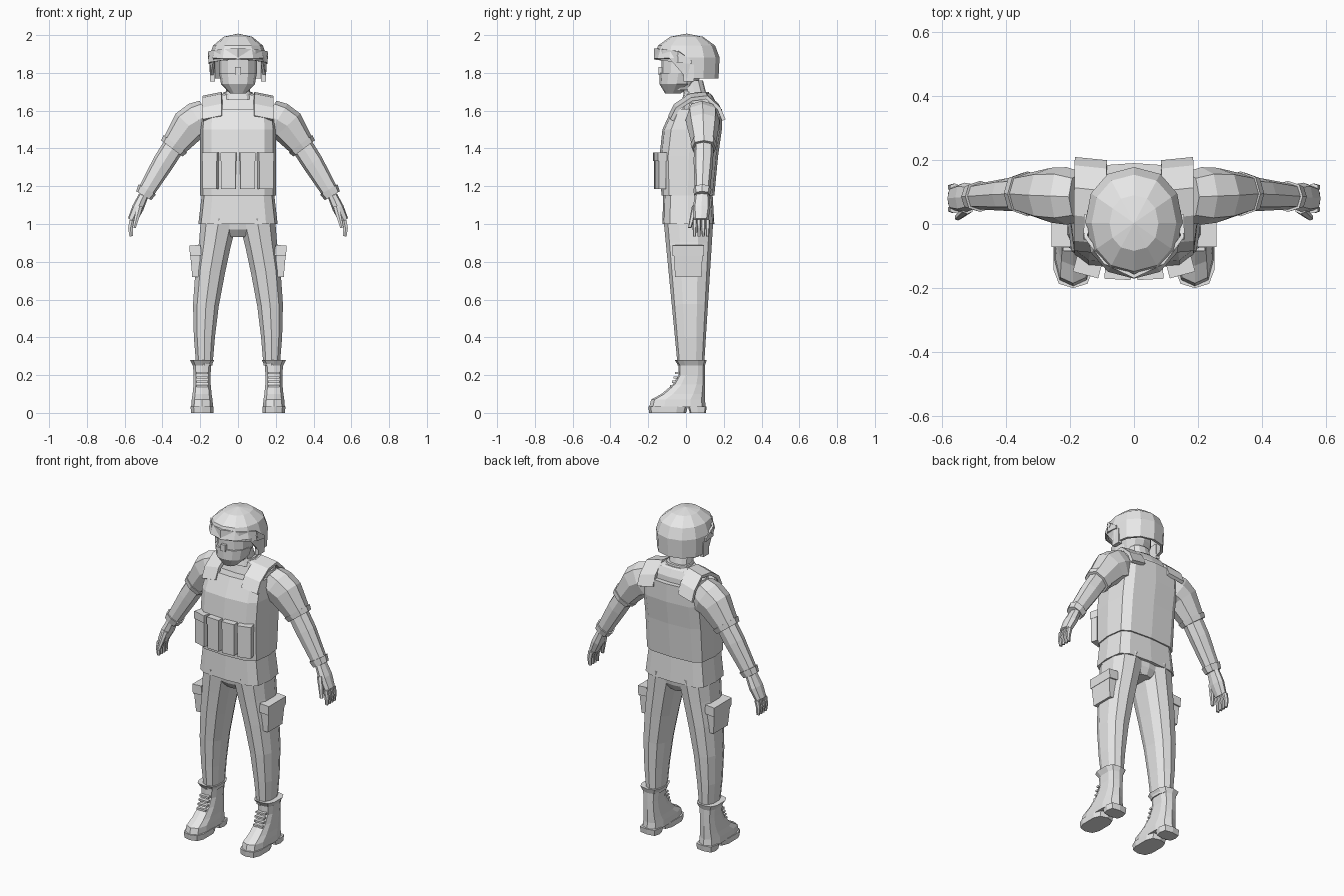
import bpy
import bmesh
from math import cos, sin, pi, radians, copysign
from mathutils import Matrix, Vector, Euler

default_cube = bpy.data.objects.get("Cube")
if default_cube:
    bpy.data.objects.remove(default_cube, do_unlink=True)

# The single plain grey
grey = bpy.data.materials.new("plain_grey")
grey.use_nodes = True
grey.diffuse_color = (.8, .8, .8, 1)
for node in grey.node_tree.nodes:
    if node.type == 'BSDF_PRINCIPLED':
        node.inputs["Base Color"].default_value = grey.diffuse_color


def finish(name, bm, mirror=False, thickness=0):
    """Turn a bmesh into a flat shaded object, optionally mirrored and thickened."""
    bmesh.ops.remove_doubles(bm, verts=bm.verts, dist=.001)
    bmesh.ops.recalc_face_normals(bm, faces=bm.faces)
    mesh = bpy.data.meshes.new(name)
    bm.to_mesh(mesh)
    bm.free()
    mesh.materials.append(grey)
    obj = bpy.data.objects.new(name, mesh)
    bpy.context.collection.objects.link(obj)
    if mirror:
        obj.modifiers.new("mirror", 'MIRROR').use_clip = True
    if thickness:
        solid = obj.modifiers.new("thickness", 'SOLIDIFY')
        solid.thickness = thickness
        solid.offset = 0


def skin(rings, sides, power, caps=True):
    """Skin (centre, half width, half depth) rings, square to their downward path."""
    bm = bmesh.new()
    centres = [Vector(ring[0]) for ring in rings]
    loops = []
    for i, (_, width, depth) in enumerate(rings):
        before = centres[max(i - 1, 0)]
        after = centres[min(i + 1, len(rings) - 1)]
        path = after - before
        across = Vector((-path.z, 0, path.x)).normalized()
        loop = []
        for k in range(sides):
            angle = 2 * pi * k / sides - pi / 2
            c, s = cos(angle), sin(angle)
            u = copysign(abs(c) ** power, c) * width
            v = copysign(abs(s) ** power, s) * depth
            loop.append(bm.verts.new(centres[i] + across * u + Vector((0, v, 0))))
        loops.append(loop)
    for upper, lower in zip(loops, loops[1:]):
        for k in range(sides):
            n = (k + 1) % sides
            bm.faces.new((upper[k], upper[n], lower[n], lower[k]))
    if caps:
        bm.faces.new(loops[0])
        bm.faces.new(loops[-1])
    return bm


def trunk(name, rings, x=0, sides=12, power=.5):
    """Upright part from (height, front, back, half width); paired when off centre."""
    rings = [((x, (front + back) / 2, z), width, (back - front) / 2)
             for z, front, back, width in rings]
    finish(name, skin(rings, sides, power), mirror=x > 0)


def limb(name, stops, flatness=.9, sides=8):
    """Mirrored tube through (point, radius) stops."""
    rings = [(point, radius, radius * flatness) for point, radius in stops]
    finish(name, skin(rings, sides, power=.8), mirror=True)


def box(name, centre, size, turn=(0, 0, 0), taper=1):
    """Mirrored box whose lower end is scaled by taper."""
    bm = bmesh.new()
    bmesh.ops.create_cube(bm, size=1)
    for v in bm.verts:
        if v.co.z < 0:
            v.co.x *= taper
            v.co.y *= taper
    rotation = Euler([radians(a) for a in turn]).to_matrix().to_4x4()
    matrix = Matrix.Translation(centre) @ rotation @ Matrix.Diagonal((*size, 1))
    bmesh.ops.transform(bm, matrix=matrix, verts=bm.verts)
    finish(name, bm, mirror=True)


def ribbon(name, pairs, thickness):
    """Mirrored band through pairs of edge points."""
    bm = bmesh.new()
    rows = [[bm.verts.new(point) for point in pair] for pair in pairs]
    for (a, b), (c, d) in zip(rows, rows[1:]):
        bm.faces.new((a, b, d, c))
    finish(name, bm, mirror=True, thickness=thickness)


# Head, mask and neck
trunk("neck", [(1.76, -.03, .09, .06), (1.64, 0, .12, .07)], power=.8)
trunk("head", [(1.92, -.13, .1, .1), (1.8, -.13, .09, .1), (1.71, -.1, .04, .06)], power=.9)
trunk("face_mask", [(1.8, -.14, .06, .1), (1.74, -.14, .04, .09), (1.69, -.11, -.03, .04)],
      power=.9)
box("nose", (.005, -.13, 1.81), (.02, .03, .04))

# Helmet dome, with its lower edge raised over the face
helmet_rings = [(.14, 1.77)]
for step in range(4):
    angle = step * pi / 6
    helmet_rings.insert(0, (.145 * cos(angle), 1.88 + .12 * sin(angle)))
helmet = skin([((0, .003, z), radius, radius * 1.15) for radius, z in helmet_rings],
              sides=12, power=.9, caps=False)
for v in helmet.verts:
    if v.co.y < -.03:
        v.co.z = max(v.co.z, 1.88)
finish("helmet_shell", helmet, thickness=.016)

# Brow band rising forward to a point
band = []
for x, y in ((.15, .03), (.15, -.04), (.09, -.12), (0, -.163)):
    lower = 1.85 - y / 8
    upper = lower + (.02 if y > 0 else .06)
    band.append(((x, y, lower), (x, y, upper)))
ribbon("brow_band", band, thickness=.012)
box("helmet_ear_flap", (.135, .015, 1.8), (.025, .055, .09))
box("helmet_bolt", (.15, -.03, 1.89), (.016, .025, .025), turn=(45, 0, 0))

# Torso
trunk("shoulders", [(1.69, 0, .13, .08), (1.68, 0, .14, .12), (1.64, -.01, .16, .18),
                    (1.5, -.05, .17, .19)], power=.65)
trunk("collar", [(1.7, -.01, .12, .075), (1.66, -.02, .13, .085)], power=.8)
trunk("armour_vest", [(1.61, -.075, .19, .19), (1.5, -.125, .19, .2),
                      (1.36, -.14, .17, .2), (1.15, -.13, .15, .2)])
trunk("shirt_hem", [(1.17, -.12, .14, .19), (1, -.125, .15, .21)])
trunk("pelvis", [(1.04, -.11, .14, .18), (.97, -.1, .13, .12), (.93, -.07, .11, .05)], power=.7)

# Vest straps running over the shoulders
strap_path = [(-.085, 1.57), (-.055, 1.63), (.02, 1.68), (.1, 1.69), (.165, 1.63), (.19, 1.57)]
ribbon("shoulder_strap", [((.085, y, z), (.185, y + .01, z - .02)) for y, z in strap_path],
       thickness=.02)

# Magazine pouches wrap around the front of the vest
for label, x, y, angle in (("inner", .05, -.148, 3), ("outer", .145, -.135, 15)):
    turn = (0, 0, angle)
    box(label + "_pouch", (x, y, 1.28), (.078, .04, .19), turn)
    box(label + "_pouch_flap", (x, y, 1.355), (.082, .05, .045), turn)

# Arms, running outwards and down
shoulder = Vector((.16, .085, 1.58))
upper_arm = Vector((.26, .09, 1.52))
elbow = Vector((.35, .095, 1.4))
wrist = Vector((.5, .085, 1.15))
knuckles = Vector((.56, .08, 1.02))
limb("sleeve", [(shoulder, .085), (shoulder.lerp(upper_arm, .5), .1),
                (upper_arm, .095), (elbow, .066)])
limb("sleeve_cuff", [(upper_arm.lerp(elbow, .8), .078), (elbow, .071)])
limb("forearm", [(upper_arm.lerp(elbow, .8), .058), (elbow.lerp(wrist, .3), .057), (wrist, .043)])
limb("glove_cuff", [(elbow.lerp(wrist, .87), .054), (wrist, .046)])

# Hands
palm = wrist.lerp(knuckles, .5)
limb("palm", [(wrist, .026), (palm, .031), (knuckles, .025)], flatness=1.5)
for finger in range(4):
    knuckle = knuckles + Vector((0, (finger - 1.5) * .023, 0))
    fingertip = knuckle + Vector((.006, 0, -.085))
    middle = knuckle.lerp(fingertip, .5) + Vector((.006, 0, 0))
    limb(f"finger_{finger}", [(knuckle, .016), (middle, .014), (fingertip, .01)],
         flatness=.75, sides=6)
thumb_tip = knuckles + Vector((-.01, -.06, -.04))
limb("thumb", [(palm + Vector((-.01, -.035, .01)), .018), (thumb_tip, .01)], sides=6)

# Trousers narrow steadily from front to back on the way down
leg_rings = []
for z, x, width in ((1.03, .1, .1), (.89, .123, .088), (.75, .147, .082),
                    (.57, .17, .071), (.4, .178, .058), (.25, .178, .045)):
    leg_rings.append(((x, .03 - z / 60, z), width, .05 + z * .08))
finish("trouser_leg", skin(leg_rings, sides=10, power=.8), mirror=True)
box("cargo_pocket", (.224, .012, .795), (.052, .155, .15), turn=(0, 4, 0), taper=.9)
box("cargo_pocket_flap", (.226, .012, .86), (.06, .168, .055), turn=(0, 4, 0))

# Boots
boot_x = .19
trunk("boot", [(.28, -.06, .11, .067), (.25, -.04, .1, .05), (.2, -.04, .1, .046),
               (.15, -.07, .1, .047), (.1, -.13, .1, .052), (.07, -.185, .1, .057),
               (.03, -.195, .105, .06)], boot_x, sides=10, power=.65)
trunk("boot_sole", [(.035, -.2, .01, .063), (0, -.195, 0, .061)], boot_x, sides=10, power=.65)
trunk("boot_heel", [(.035, .01, .11, .058), (0, .02, .105, .056)], boot_x, sides=8)
for lace in range(4):
    box(f"boot_lace_{lace}", (boot_x, lace * .009 - .073, lace * .023 + .142), (.062, .022, .011))
